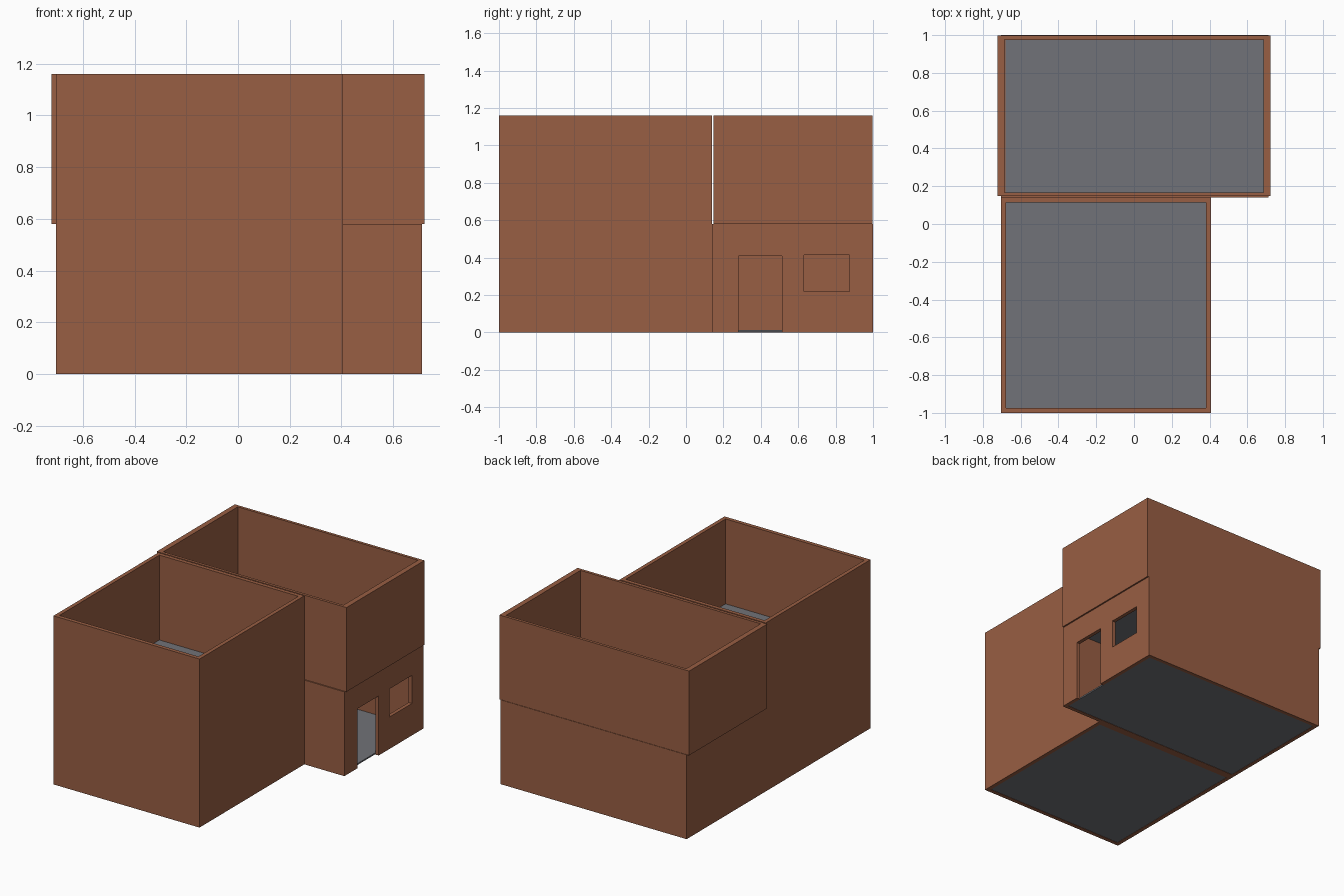
import bpy, bmesh

if "Cube" in bpy.data.objects:
    bpy.data.objects.remove(bpy.data.objects["Cube"])


def material(name, rgb):
    m = bpy.data.materials.new(name)
    m.diffuse_color = (*rgb, 1)
    m.use_nodes = True
    m.node_tree.nodes["Principled BSDF"].inputs["Base Color"].default_value = m.diffuse_color
    return m


BRICK = material("brick_brown", (0.315, 0.112, 0.056))
GREY = material("floor_grey", (0.165, 0.171, 0.188))


def finish(name, bm, mat):
    bmesh.ops.recalc_face_normals(bm, faces=bm.faces)
    me = bpy.data.meshes.new(name)
    bm.to_mesh(me)
    bm.free()
    me.materials.append(mat)
    ob = bpy.data.objects.new(name, me)
    bpy.context.collection.objects.link(ob)
    return ob


def box(name, x0, x1, y0, y1, z0, z1, mat):
    bm = bmesh.new()
    bmesh.ops.create_cube(bm, size=1)
    for v in bm.verts:
        v.co = (x1 if v.co.x > 0 else x0, y1 if v.co.y > 0 else y0, z1 if v.co.z > 0 else z0)
    return finish(name, bm, mat)


def wall_ring(name, x0, x1, y0, y1, z0, z1, tx, ty):
    """Four connected walls, open at top and bottom."""
    bm = bmesh.new()
    loops = []
    for dx, dy, z in ((0, 0, z0), (0, 0, z1), (tx, ty, z1), (tx, ty, z0)):
        loops.append([bm.verts.new(p) for p in (
            (x0 + dx, y0 + dy, z), (x1 - dx, y0 + dy, z),
            (x1 - dx, y1 - dy, z), (x0 + dx, y1 - dy, z))])
    for a in range(4):
        la, lb = loops[a], loops[(a + 1) % 4]
        for i in range(4):
            j = (i + 1) % 4
            bm.faces.new((la[i], la[j], lb[j], lb[i]))
    return finish(name, bm, BRICK)


# Brick walls
wall_ring("front_block_walls", -0.705, 0.407, -1, 0.14, 0, 1.16, 0.027, 0.027)
lower = wall_ring("rear_lower_walls", -0.705, 0.712, 0.14, 1, 0, 0.58, 0.025, 0.025)
wall_ring("rear_upper_walls", -0.722, 0.722, 0.148, 0.997, 0.58, 1.16, 0.036, 0.02)

# Door and window openings in the right wall
for name, y0, y1, z0, z1 in (("door_cutter", 0.28, 0.513, -0.1, 0.41),
                             ("window_cutter", 0.632, 0.875, 0.22, 0.413)):
    cutter = box(name, 0.6, 0.8, y0, y1, z0, z1, BRICK)
    cutter.hide_render = True
    cutter.hide_viewport = True
    mod = lower.modifiers.new(name, "BOOLEAN")
    mod.operation = "DIFFERENCE"
    mod.solver = "EXACT"
    mod.object = cutter

# Ground and upper floor slabs
for level, z0, z1 in (("ground", 0.002, 0.012), ("upper", 0.562, 0.576)):
    box("front_%s_floor" % level, -0.678, 0.38, -0.973, 0.113, z0, z1, GREY)
    box("rear_%s_floor" % level, -0.68, 0.687, 0.165, 0.975, z0, z1, GREY)
